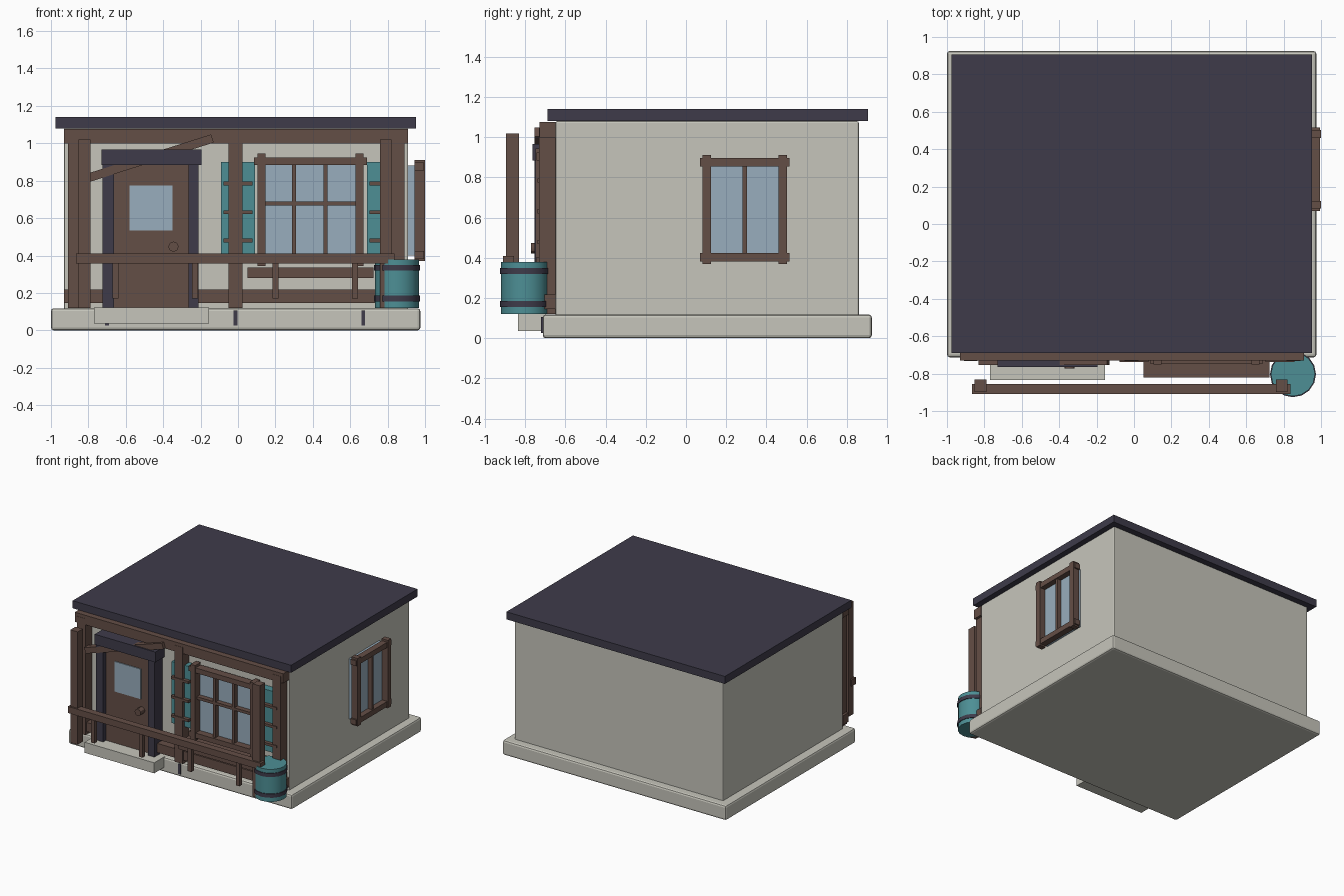
import bpy, math


def material(name, r, g, b):
    m = bpy.data.materials.new(name)
    m.diffuse_color = [(c / 255 / 12.92 if c < 11 else ((c / 255 + 0.055) / 1.055) ** 2.4)
                       for c in (r, g, b)] + [1]
    return m


PLASTER = material("plaster", 198, 197, 187)
WOOD = material("brown wood", 100, 78, 70)
DARK = material("dark slate", 62, 59, 74)
TEAL = material("teal paint", 77, 143, 149)
GLASS = material("window glass", 152, 174, 189)


def box(name, x0, x1, y0, y1, z0, z1, mat, bevel=0, tilt=0):
    """Box given by its extents; tilt turns it about the y axis."""
    bpy.ops.mesh.primitive_cube_add(size=1, location=((x0 + x1) / 2, (y0 + y1) / 2, (z0 + z1) / 2))
    o = bpy.context.object
    o.name = name
    o.scale = (x1 - x0, y1 - y0, z1 - z0)
    bpy.ops.object.transform_apply(location=False, rotation=False, scale=True)
    o.rotation_euler.y = tilt
    o.data.materials.append(mat)
    if bevel:
        b = o.modifiers.new("bevel", 'BEVEL')
        b.width = bevel
        b.segments = 2
    return o


def cylinder(name, x, y, z0, z1, r, mat, sides=16):
    bpy.ops.mesh.primitive_cylinder_add(vertices=sides, radius=r, depth=z1 - z0,
                                        location=(x, y, (z0 + z1) / 2))
    o = bpy.context.object
    o.name = name
    o.data.materials.append(mat)
    bpy.ops.object.shade_smooth_by_angle(angle=math.radians(30))
    return o


# Foundation, walls, roof
box("foundation", -1.0, 0.975, -0.713, 0.925, 0, 0.118, PLASTER, 0.015)
box("walls", -0.93, 0.91, -0.65, 0.86, 0.11, 1.08, PLASTER, 0.008)
box("roof", -0.977, 0.952, -0.69, 0.905, 1.08, 1.14, DARK)
for x in (-0.7, -0.013, 0.67):
    box("foundation_joint", x - 0.01, x + 0.01, -0.721, -0.712, 0.025, 0.105, DARK)

# Timber frame on the front
box("top_beam", -0.93, 0.91, -0.73, -0.65, 1.0, 1.076, WOOD)
box("bottom_beam", -0.93, 0.91, -0.72, -0.65, 0.145, 0.218, WOOD)
for x in (-0.873, -0.013, 0.853):
    box("wall_post", x - 0.037, x + 0.037, -0.732, -0.65, 0.12, 1.05, WOOD)
box("diagonal_brace", -0.84, -0.12, -0.755, -0.70, 0.894, 0.94, WOOD, tilt=-0.307)

# Door
box("door", -0.67, -0.255, -0.72, -0.65, 0.12, 0.89, WOOD)
box("door_jamb_left", -0.725, -0.663, -0.755, -0.65, 0.12, 0.89, DARK)
box("door_jamb_right", -0.265, -0.21, -0.755, -0.65, 0.12, 0.89, DARK)
box("door_lintel", -0.73, -0.195, -0.765, -0.65, 0.885, 0.967, DARK)
box("door_glass", -0.58, -0.35, -0.727, -0.719, 0.535, 0.775, GLASS)
knob = cylinder("door_knob", -0.345, -0.745, 0.42, 0.475, 0.027, WOOD, 12)
knob.rotation_euler.x = math.pi / 2
box("door_step", -0.77, -0.155, -0.835, -0.70, 0.037, 0.121, PLASTER)

# Front window
box("front_glass", 0.12, 0.66, -0.69, -0.65, 0.39, 0.90, GLASS)
for z in (0.385, 0.905):
    box("front_window_rail", 0.085, 0.69, -0.745, -0.68, z - 0.02, z + 0.02, WOOD)
for x in (0.126, 0.65):
    box("front_window_side", x - 0.021, x + 0.021, -0.75, -0.68, 0.345, 0.945, WOOD)
for x in (0.3, 0.468):
    box("front_window_mullion", x - 0.011, x + 0.011, -0.73, -0.68, 0.39, 0.9, WOOD)
box("front_window_crossbar", 0.13, 0.65, -0.73, -0.68, 0.668, 0.69, WOOD)
box("window_box", 0.05, 0.725, -0.82, -0.65, 0.28, 0.337, WOOD)

# Shutters with battens
for x in (0.0, 0.78):
    box("shutter", x - 0.09, x + 0.09, -0.71, -0.65, 0.41, 0.90, TEAL)
    for z in (0.48, 0.632, 0.785):
        box("shutter_batten", x - 0.077, x + 0.077, -0.738, -0.70, z - 0.01, z + 0.01, WOOD)

# Right side window
box("side_glass", 0.90, 0.95, 0.10, 0.48, 0.40, 0.88, GLASS)
for z in (0.403, 0.875):
    box("side_window_rail", 0.945, 0.995, 0.07, 0.515, z - 0.021, z + 0.021, WOOD)
for y in (0.103, 0.482):
    box("side_window_side", 0.945, 1.0, y - 0.021, y + 0.021, 0.37, 0.912, WOOD)
box("side_window_mullion", 0.945, 0.985, 0.282, 0.304, 0.41, 0.87, WOOD)

# Porch posts, railing and balusters
for x in (-0.82, 0.79):
    box("porch_post", x - 0.032, x + 0.032, -0.897, -0.832, 0.12, 1.02, WOOD)
box("porch_rail", -0.865, 0.838, -0.91, -0.855, 0.358, 0.41, WOOD)
for x in (-0.655, -0.23, 0.2, 0.625):
    box("baluster", x - 0.016, x + 0.016, -0.897, -0.865, 0.17, 0.36, WOOD)

# Barrel with hoops
cylinder("barrel", 0.85, -0.803, 0.12, 0.38, 0.118, TEAL)
for z in (0.17, 0.335):
    cylinder("barrel_hoop", 0.85, -0.803, z - 0.015, z + 0.015, 0.123, DARK)
